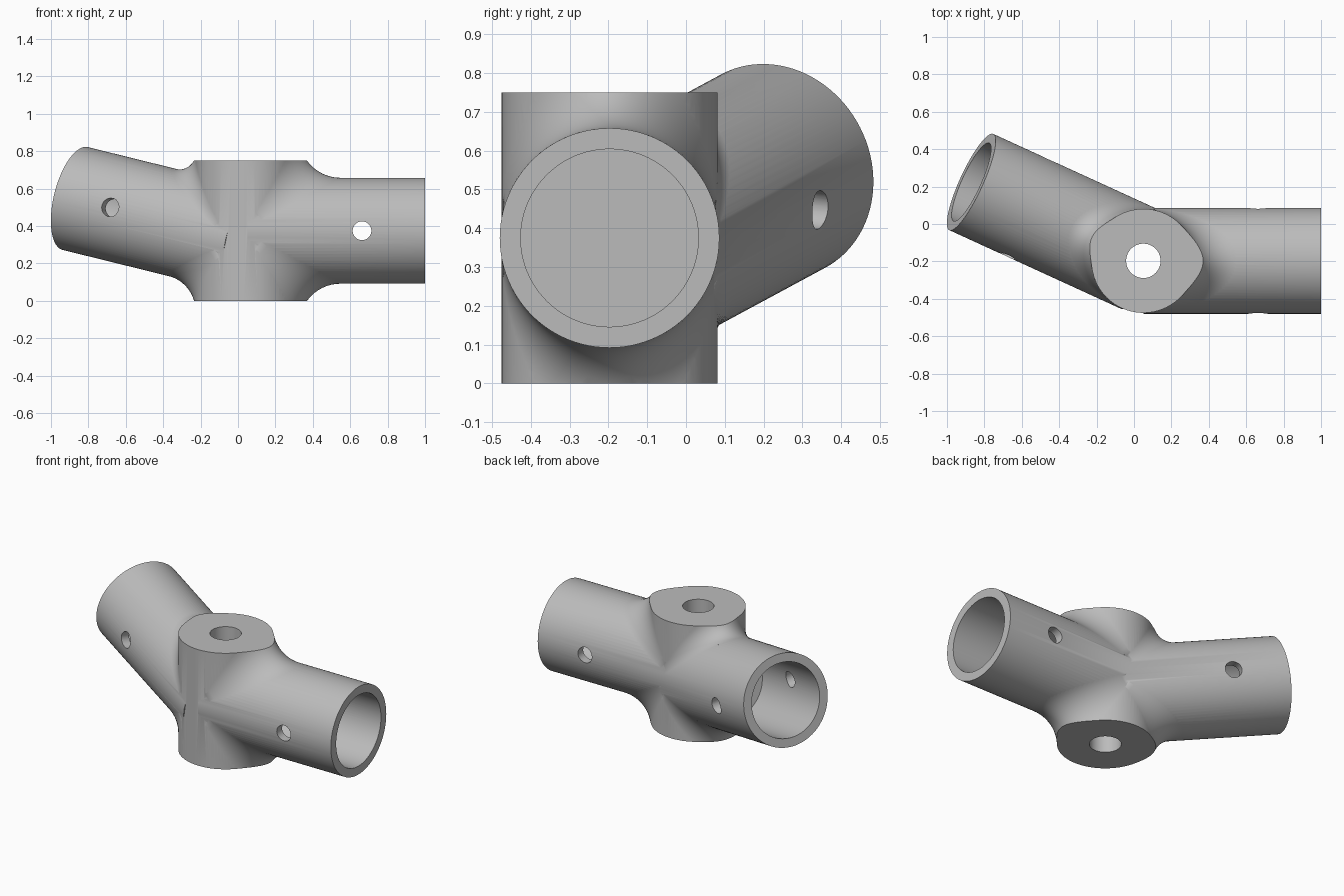
import bpy, bmesh, math
from mathutils import Vector

if "Cube" in bpy.data.objects:
    bpy.data.objects.remove(bpy.data.objects["Cube"], do_unlink=True)

grey = bpy.data.materials.new("plain_grey")
grey.use_nodes = True
colour = (0.5, 0.5, 0.5, 1)
grey.diffuse_color = colour
grey.node_tree.nodes["Principled BSDF"].inputs["Base Color"].default_value = colour

HUB_R, TUBE_R, BORE_R, PIN_R = 0.278, 0.283, 0.229, 0.05
HEIGHT, BORE_DEPTH = 0.75, 0.68
UP = Vector((0, 0, 1))
hub_base = Vector((0.05, -0.197, 0))
right_axis = Vector((1, 0, 0))
left_axis = Vector((-1, 0.458, 0.247)).normalized()
pin_axis = Vector((-0.396, -0.913, 0.094)).normalized()
right_root = hub_base + UP * 0.375
left_root = hub_base + UP * 0.32
right_end = right_root + right_axis * 0.95
left_end = left_root + left_axis * 1.037


def finish(name, bm):
    bmesh.ops.recalc_face_normals(bm, faces=bm.faces)
    mesh = bpy.data.meshes.new(name)
    bm.to_mesh(mesh)
    bm.free()
    ob = bpy.data.objects.new(name, mesh)
    mesh.materials.append(grey)
    bpy.context.collection.objects.link(ob)
    return ob


def rod(name, start, end, radius, sides=96):
    bm = bmesh.new()
    axis = end - start
    bmesh.ops.create_cone(bm, cap_ends=True, segments=sides, radius1=radius,
                          radius2=radius, depth=axis.length)
    bmesh.ops.rotate(bm, verts=bm.verts, cent=(0, 0, 0),
                     matrix=UP.rotation_difference(axis).to_matrix())
    bmesh.ops.translate(bm, verts=bm.verts, vec=(start + end) / 2)
    return finish(name, bm)


def combine(target, other, operation):
    mod = target.modifiers.new(operation.lower(), 'BOOLEAN')
    mod.object, mod.operation, mod.solver = other, operation, 'EXACT'
    bpy.context.view_layer.objects.active = target
    bpy.ops.object.modifier_apply(modifier=mod.name)
    bpy.data.objects.remove(other, do_unlink=True)


def fillet(name, root, a, b, radius, rows=40, steps=14):
    """Solid wedge whose outer face is a ball rolled between hub axis a and tube axis b."""
    n = a.cross(b)
    sine = n.length
    n.normalize()
    bm = bmesh.new()
    rings = []
    for i in range(rows + 1):
        t = math.sin((i / rows - 0.5) * math.pi * 0.9)
        v = t * (HUB_R + radius)
        da = math.sqrt((HUB_R + radius) ** 2 - v * v)
        db = math.sqrt((TUBE_R + radius) ** 2 - v * v)
        c = (a * db + b * da) / sine + n * v
        contacts = []
        for axis, r in ((a, HUB_R), (b, TUBE_R)):
            foot = axis * c.dot(axis)
            contacts.append(foot + (c - foot) * (r / (r + radius)) - c)
        p, q = contacts
        angle = p.angle(q)
        pts = [n * (t * HUB_R * 0.9)]
        for k in range(steps + 1):
            s = k / steps
            pts.append(c + (p * math.sin((1 - s) * angle)
                            + q * math.sin(s * angle)) / math.sin(angle))
        rings.append([bm.verts.new(root + pt) for pt in pts])
    count = steps + 2
    for r0, r1 in zip(rings, rings[1:]):
        for k in range(count):
            m = (k + 1) % count
            bm.faces.new((r0[k], r0[m], r1[m], r1[k]))
    for ring in (rings[0], rings[-1]):
        for k in range(1, count - 1):
            bm.faces.new((ring[0], ring[k], ring[k + 1]))
    bmesh.ops.triangulate(bm, faces=bm.faces)
    return finish(name, bm)


# Upright hub with blended shoulders, trimmed to flat ends
joint = rod("pipe_joint", hub_base - UP * 0.4, hub_base + UP * 1.2, HUB_R)
for label, root, a, b, radius in (
        ("upper_right", right_root, UP, right_axis, 0.22),
        ("lower_right", right_root, -UP, right_axis, 0.22),
        ("upper_left", left_root, UP, left_axis, 0.12),
        ("lower_left", left_root, -UP, left_axis, 0.22)):
    combine(joint, fillet(label + "_fillet", root, a, b, radius), 'UNION')
combine(joint, rod("trim_slab", hub_base, hub_base + UP * HEIGHT, 2, 32), 'INTERSECT')

# Two arms
combine(joint, rod("right_arm", right_root, right_end, TUBE_R), 'UNION')
combine(joint, rod("left_arm", left_root, left_end, TUBE_R), 'UNION')

# Blind sockets and cross pin holes in the arms
for end, axis, pin in ((right_end, right_axis, Vector((0, 1, 0))),
                       (left_end, left_axis, pin_axis)):
    combine(joint, rod("socket", end - axis * BORE_DEPTH, end + axis * 0.1, BORE_R), 'DIFFERENCE')
    mid = end - axis * 0.337
    combine(joint, rod("pin_hole", mid - pin * 0.4, mid + pin * 0.4, PIN_R, 40), 'DIFFERENCE')

# Bolt hole through the hub
combine(joint, rod("bolt_hole", hub_base - UP * 0.1, hub_base + UP * 0.9, 0.092, 48), 'DIFFERENCE')

# Smooth curved faces, sharp rims
bpy.ops.object.select_all(action='DESELECT')
joint.select_set(True)
bpy.context.view_layer.objects.active = joint
bpy.ops.object.shade_smooth_by_angle(angle=math.radians(30))
